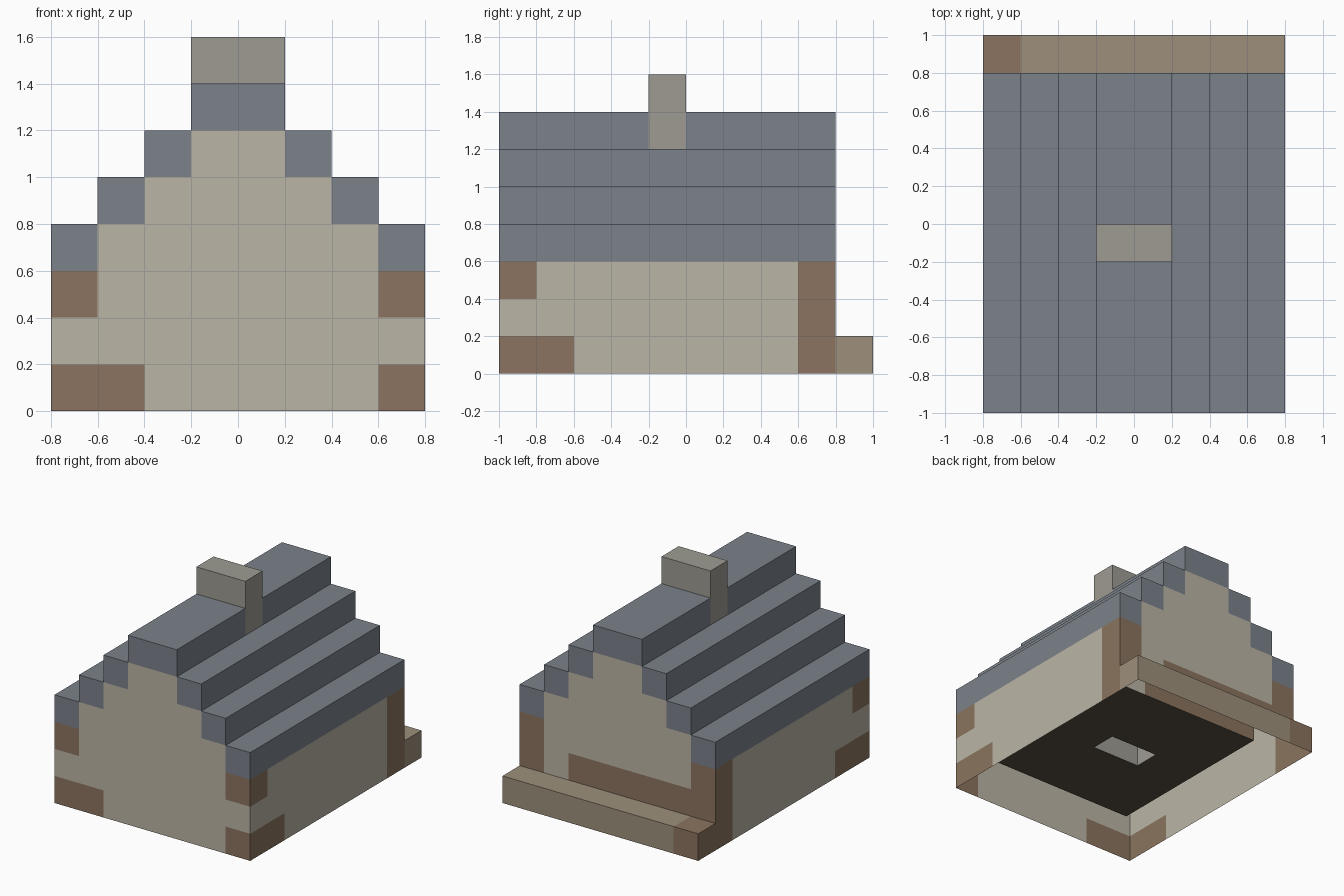
import bpy, bmesh
from mathutils import Vector

if "Cube" in bpy.data.objects:
    bpy.data.objects.remove(bpy.data.objects["Cube"])

S = 0.2  # block size
COLORS = {
    "plaster_walls": (0.50, 0.46, 0.38, 1),
    "timber_blocks": (0.26, 0.175, 0.115, 1),
    "roof_steps": (0.20, 0.225, 0.26, 1),
    "chimney": (0.34, 0.33, 0.29, 1),
    "back_step": (0.34, 0.28, 0.20, 1),
    "floor": (0.10, 0.08, 0.06, 1),
}
cells = {}


def fill(part, xs, ys, zs):
    for i in xs:
        for j in ys:
            for k in zs:
                cells[i, j, k] = part


# Floor slab, then hollow walls around it
fill("floor", range(-3, 3), range(-4, 3), [0])
for x in (-4, 3):
    fill("plaster_walls", [x], range(-5, 4), range(3))
for y in (-5, 3):
    fill("plaster_walls", range(-4, 4), [y], range(3))

# Stepped roof, one block thick, with gables at both ends
for n in range(4):
    for x in (-4 + n, 3 - n):
        fill("roof_steps", [x], range(-5, 4), [3 + n])
    for y in (-5, 3):
        fill("plaster_walls", range(-3 + n, 3 - n), [y], [3 + n])

# Chimney rises from the floor through the ridge
fill("chimney", range(-1, 1), [-1], range(1, 8))

# Corner timbers
for x in (-4, 3):
    fill("timber_blocks", [x], [3], range(3))
    fill("timber_blocks", [x], [-5], [0, 2])
    fill("timber_blocks", [x], [-4], [0])
fill("timber_blocks", [-3], [-5], [0])

# Back wall boards and the step below them
fill("timber_blocks", range(-3, 2), [3], [1])
fill("back_step", range(-3, 4), [4], [0])
fill("timber_blocks", [-4], [4], [0])


def build(part):
    """Make only the block faces that touch air; the underside stays open."""
    bm = bmesh.new()
    for (i, j, k), name in cells.items():
        if name != part:
            continue
        centre = Vector((i + 0.5, j + 0.5, k + 0.5)) * S
        for axis in range(3):
            for sign in (-1, 1):
                d = Vector((0, 0, 0))
                d[axis] = sign
                near = (i + int(d.x), j + int(d.y), k + int(d.z))
                if near in cells or near[2] < 0:
                    continue
                u = Vector((0, 0, 0))
                u[(axis + 1) % 3] = 1
                v = d.cross(u)
                bm.faces.new([bm.verts.new(centre + (d + a * u + b * v) * S / 2)
                              for a, b in ((-1, -1), (1, -1), (1, 1), (-1, 1))])
    bmesh.ops.remove_doubles(bm, verts=bm.verts, dist=0.001)
    mesh = bpy.data.meshes.new(part)
    bm.to_mesh(mesh)
    bm.free()
    mat = bpy.data.materials.new(part)
    mat.diffuse_color = COLORS[part]
    mat.use_nodes = True
    mat.node_tree.nodes["Principled BSDF"].inputs["Base Color"].default_value = mat.diffuse_color
    mesh.materials.append(mat)
    bpy.context.collection.objects.link(bpy.data.objects.new(part, mesh))


for part in COLORS:
    build(part)
